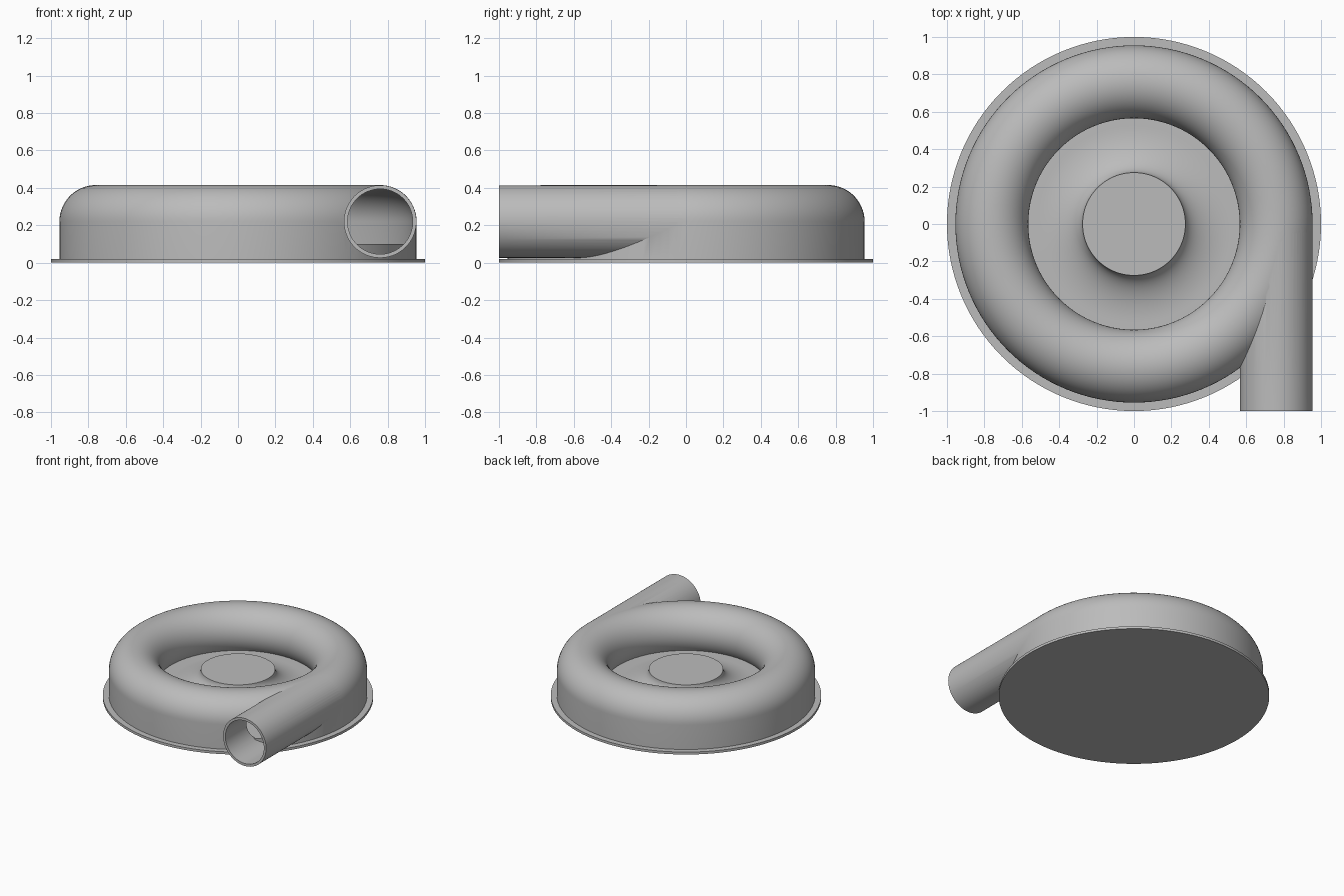
import bpy, bmesh
from math import pi, sin, cos, radians
from mathutils import Vector, Matrix

cube = bpy.data.objects.get("Cube")
if cube:
    bpy.data.objects.remove(cube, do_unlink=True)

metal = bpy.data.materials.new("cast grey metal")
metal.use_nodes = True
GREY = (0.5, 0.5, 0.5, 1)
metal.diffuse_color = GREY
metal.node_tree.nodes["Principled BSDF"].inputs["Base Color"].default_value = GREY

RING, MID = 0.76, 0.22      # centre line of the volute tube
TUBE, BORE = 0.195, 0.175   # outer and inner tube radius
STEPS = 128


def add_object(name, bm):
    bmesh.ops.remove_doubles(bm, verts=bm.verts, dist=1e-5)
    bmesh.ops.recalc_face_normals(bm, faces=bm.faces)
    mesh = bpy.data.meshes.new(name)
    bm.to_mesh(mesh)
    bm.free()
    mesh.materials.append(metal)
    obj = bpy.data.objects.new(name, mesh)
    bpy.context.collection.objects.link(obj)
    return obj


def lathe(name, profile, closed=False):
    """Spin (radius, height) points round the z axis."""
    bm = bmesh.new()
    verts = [bm.verts.new((r, 0, z)) for r, z in profile]
    edges = [bm.edges.new(pair) for pair in zip(verts, verts[1:])]
    if closed:
        edges.append(bm.edges.new((verts[-1], verts[0])))
    bmesh.ops.spin(bm, geom=verts + edges, cent=(0, 0, 0), axis=(0, 0, 1),
                   angle=2 * pi, steps=STEPS, use_merge=True)
    return add_object(name, bm)


def cylinder_y(name, radius, y0, y1):
    """Solid cylinder along y, on the outlet axis."""
    bm = bmesh.new()
    place = Matrix.Translation((RING, (y0 + y1) / 2, MID)) @ Matrix.Rotation(pi / 2, 4, 'X')
    bmesh.ops.create_cone(bm, cap_ends=True, segments=72, radius1=radius,
                          radius2=radius, depth=y1 - y0, matrix=place)
    return add_object(name, bm)


def tube_arc(radius, end_degrees, n=36):
    """Tube section from the outside, over the top, to the inside."""
    angles = [radians(end_degrees) * i / n for i in range(n + 1)]
    return [(RING + radius * cos(a), MID + radius * sin(a)) for a in angles]


def combine(target, tool, operation):
    mod = target.modifiers.new(operation, 'BOOLEAN')
    mod.operation, mod.solver, mod.object = operation, 'EXACT', tool
    bpy.context.view_layer.objects.active = target
    bpy.ops.object.modifier_apply(modifier=mod.name)
    bpy.data.objects.remove(tool, do_unlink=True)


# Thin round base flange
base = lathe("base_flange", [(0, 0), (1, 0), (1, 0.02), (0, 0.02)])

# Volute casing joined to the tangential outlet, then hollowed
outer = tube_arc(TUBE, 218)
casing = lathe("volute_casing", [(outer[-1][0], 0.01), (RING + TUBE, 0.01)] + outer, True)
combine(casing, cylinder_y("outlet_pipe", TUBE - 0.001, -1, 0), 'UNION')
inner = tube_arc(BORE, 228)
combine(casing, lathe("volute_cavity", [(RING + BORE, inner[-1][1])] + inner, True), 'DIFFERENCE')
combine(casing, cylinder_y("outlet_bore", BORE - 0.001, -1.1, 0.01), 'DIFFERENCE')

# Casing floor rising in a concave flare to the flat hub
FLOOR, HUB_TOP, HUB_R = 0.1, 0.23, 0.275
flare = []
for i in range(17):
    a = pi / 2 * i / 16
    flare.append((HUB_R + 0.25 * (1 - sin(a)), FLOOR + (HUB_TOP - FLOOR) * (1 - cos(a))))
floor = lathe("floor_and_hub", [(0, 0.01), (0.945, 0.01), (0.945, FLOOR)] + flare + [(0, HUB_TOP)])

# Smooth shading with sharp rims
bpy.ops.object.select_all(action='DESELECT')
for obj in (base, casing, floor):
    obj.select_set(True)
bpy.context.view_layer.objects.active = casing
bpy.ops.object.shade_smooth_by_angle(angle=radians(30))
